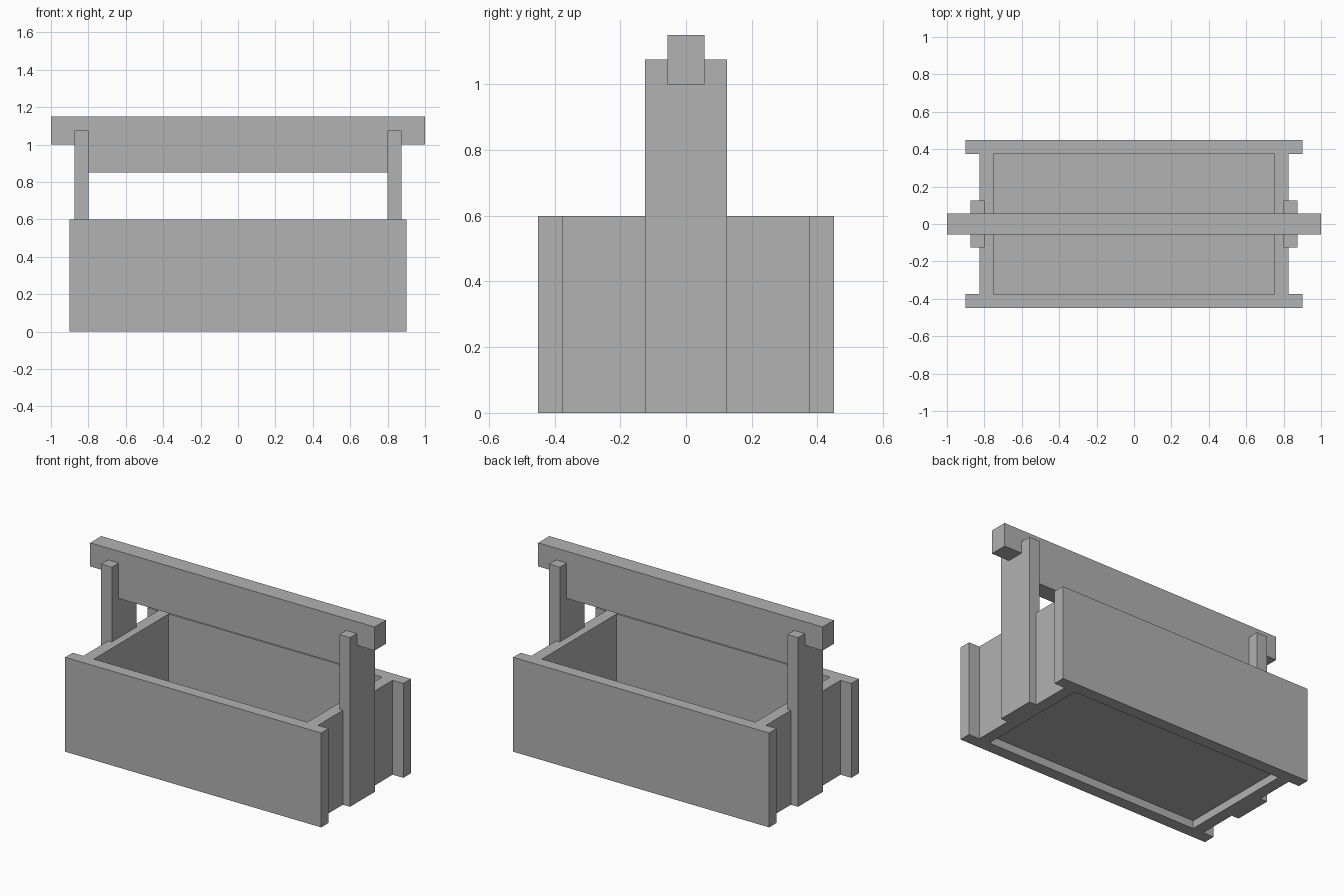
import bpy
import bmesh

cube = bpy.data.objects.get("Cube")
if cube:
    bpy.data.objects.remove(cube, do_unlink=True)

grey = bpy.data.materials.new("plain_grey")
grey.use_nodes = True
colour = (0.445, 0.445, 0.445, 1)
grey.diffuse_color = colour
grey.node_tree.nodes["Principled BSDF"].inputs["Base Color"].default_value = colour


def board(name, outline, y0, y1):
    """Extrude a flat-sided x/z outline from y0 to y1."""
    bm = bmesh.new()
    face = bm.faces.new([bm.verts.new((x, y0, z)) for x, z in outline])
    made = bmesh.ops.extrude_face_region(bm, geom=[face])["geom"]
    verts = [v for v in made if isinstance(v, bmesh.types.BMVert)]
    bmesh.ops.translate(bm, verts=verts, vec=(0, y1 - y0, 0))
    bmesh.ops.recalc_face_normals(bm, faces=bm.faces)
    mesh = bpy.data.meshes.new(name)
    bm.to_mesh(mesh)
    bm.free()
    mesh.materials.append(grey)
    obj = bpy.data.objects.new(name, mesh)
    bpy.context.collection.objects.link(obj)
    return obj


def rect(x0, x1, z0, z1):
    return [(x0, z0), (x1, z0), (x1, z1), (x0, z1)]


HEIGHT = 0.6    # box height
THICK = 0.075   # board thickness
INNER = 0.375   # half depth inside the long boards

# Long boards and raised floor
board("front_board", rect(-0.9, 0.9, 0, HEIGHT), -INNER - THICK, -INNER)
board("back_board", rect(-0.9, 0.9, 0, HEIGHT), INNER, INNER + THICK)
board("floor", rect(-0.75, 0.75, 0.05, 0.05 + THICK), -INNER, INNER)

# End boards, and posts stepped over their top edge
post = [(0.825, 0), (0.875, 0), (0.875, 1.075), (0.8, 1.075), (0.8, HEIGHT), (0.825, HEIGHT)]
for side, s in (("left", 1), ("right", -1)):
    board(side + "_end_board", [(s * x, z) for x, z in rect(0.75, 0.825, 0, HEIGHT)], -INNER, INNER)
    board(side + "_post", [(s * x, z) for x, z in post], -0.125, 0.125)

# Handle: deep between the posts, shallow where it rests in them
half = [(0.8, 0.85), (0.8, 1.0), (1.0, 1.0), (1.0, 1.15)]
board("handle", half + [(-x, z) for x, z in reversed(half)], -0.056, 0.056)
